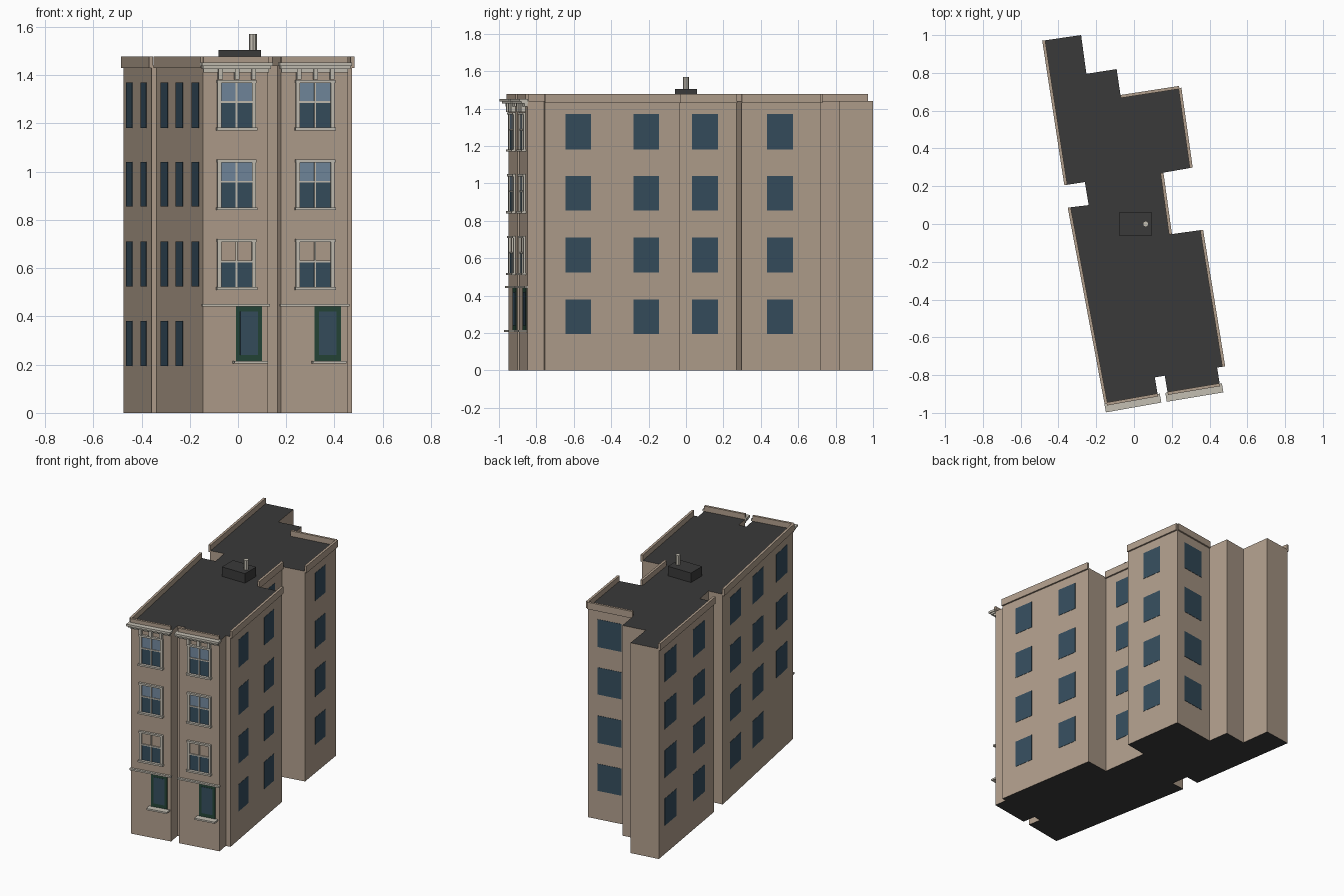
import bpy, bmesh, math
from mathutils import Vector

if "Cube" in bpy.data.objects:
    bpy.data.objects.remove(bpy.data.objects["Cube"])


def material(name, r, g, b):
    m = bpy.data.materials.new(name)
    m.diffuse_color = (r, g, b, 1)
    m.use_nodes = True
    m.node_tree.nodes["Principled BSDF"].inputs["Base Color"].default_value = m.diffuse_color
    return m


WALL = material("tan brick", 0.44, 0.345, 0.265)
ROOF = material("dark roof", 0.042, 0.042, 0.042)
STONE = material("pale stone", 0.55, 0.52, 0.45)
GLASS = material("dark blue glass", 0.036, 0.075, 0.11)
LIGHT = material("light blue glass", 0.17, 0.25, 0.34)
GREEN = material("green frame", 0.018, 0.06, 0.038)

ROOF_Z, TOP_Z = 1.44, 1.477

# Footprint, counter-clockwise from the front left corner
PLAN = [(-.145, -.95), (.125, -.902), (.11, -.812), (.163, -.803), (.178, -.894),
        (.454, -.848), (.44, -.76), (.472, -.755), (.355, -.032), (.19, -.055),
        (.145, .27), (.30, .297), (.24, .72), (-.07, .672), (-.092, .82),
        (-.252, .795), (-.28, 1.0), (-.475, .972), (-.358, .207), (-.26, .222),
        (-.24, .10), (-.34, .088)]


class Part:
    """Collects boxes laid along wall edges into one named object."""

    def __init__(self, name, mat):
        self.name, self.mat, self.bm = name, mat, bmesh.new()

    def box(self, edge, a, b, z0, z1, out0, out1):
        p = Vector(PLAN[edge])
        d = (Vector(PLAN[(edge + 1) % len(PLAN)]) - p).normalized()
        n = Vector((d.y, -d.x))
        ring = [p + d * a + n * out1, p + d * b + n * out1,
                p + d * b + n * out0, p + d * a + n * out0]
        prism(self.bm, ring, z0, z1)

    def finish(self):
        me = bpy.data.meshes.new(self.name)
        self.bm.to_mesh(me)
        self.bm.free()
        me.materials.append(self.mat)
        ob = bpy.data.objects.new(self.name, me)
        bpy.context.collection.objects.link(ob)
        return ob


def prism(bm, ring, z0, z1):
    lo = [bm.verts.new((x, y, z0)) for x, y in ring]
    hi = [bm.verts.new((x, y, z1)) for x, y in ring]
    bm.faces.new(lo[::-1])
    bm.faces.new(hi)
    n = len(ring)
    for i in range(n):
        j = (i + 1) % n
        bm.faces.new((lo[i], lo[j], hi[j], hi[i]))


def length(edge):
    return (Vector(PLAN[(edge + 1) % len(PLAN)]) - Vector(PLAN[edge])).length


# Main body: brick sides, dark roof and underside
body = Part("building_walls", WALL)
prism(body.bm, PLAN, 0, ROOF_Z)
ob = body.finish()
ob.data.materials.append(ROOF)
for f in ob.data.polygons:
    f.material_index = 1 if abs(f.normal.z) > 0.5 else 0

# Parapet strips along the main edges
parapet = Part("parapet", WALL)
for e in (0, 4, 7, 9, 11, 12, 17, 21):
    parapet.box(e, 0, length(e), 1.43, TOP_Z, -0.005, 0.011)
parapet.finish()

# Flat side and back windows: (edge, fraction along edge)
side = Part("side_windows", GLASS)
ROWS = [(.195, .38), (.523, .71), (.855, 1.04), (1.18, 1.37)]
COLUMNS = [(7, .247), (7, .75), (9, .48), (11, .485), (12, .48),
           (17, .21), (17, .72), (21, .18), (21, .50), (21, .84)]
for e, t in COLUMNS:
    c = length(e) * t
    half = .082 if e in (12, 17, 21) else .07
    for k, (z0, z1) in enumerate(ROWS):
        if (e, t) == (21, .84) and k == 0:
            continue
        side.box(e, c - half, c + half, z0, z1, -.002, .002)
side.finish()

# Front details on the two street-facing blocks
frames = Part("window_frames", STONE)
sills = Part("window_sills", STONE)
lower = Part("lower_sashes", GLASS)
upper = Part("upper_sashes", LIGHT)
belt = Part("belt_course", STONE)
cornice = Part("cornice", STONE)
brackets = Part("cornice_brackets", STONE)
green = Part("ground_window_frames", GREEN)
ground = Part("ground_window_glass", GLASS)
for e in (0, 4):
    L = length(e)
    c = L / 2 + .003
    for k, base in enumerate((.51, .84, 1.17)):
        z0, z1, zm = base + .012, base + .208, base + .118
        # glass; the lowest upper sash shows wall colour
        lower.box(e, c - .068, c + .068, z0, zm, -.002, .003)
        if k:
            upper.box(e, c - .068, c + .068, zm, z1 - .008, -.002, .003)
        # stiles, head, meeting rail, centre bar
        for s in (-1, 1):
            m = c + s * .073
            frames.box(e, m - .008, m + .008, z0, z1, -.002, .012)
        frames.box(e, c - .083, c + .083, z1 - .01, z1 + .002, -.002, .016)
        frames.box(e, c - .066, c + .066, zm - .004, zm + .004, -.002, .008)
        frames.box(e, c - .004, c + .004, z0, z1 - .01, -.002, .008)
        sills.box(e, c - .085, c + .085, base, z0, -.002, .022)
    # ground floor window
    g = c + .053
    green.box(e, g - .055, g + .055, .215, .44, -.002, .003)
    ground.box(e, g - .037, g + .037, .24, .42, -.002, .005)
    sills.box(e, g - .068, g + .072, .205, .216, -.002, .045)
    # belt course, stepped cornice and brackets
    belt.box(e, -.005, L + .005, .441, .452, -.002, .016)
    cornice.box(e, -.012, L + .012, 1.438, 1.452, -.002, .046)
    cornice.box(e, -.006, L + .006, 1.426, 1.438, -.002, .034)
    cornice.box(e, 0, L, 1.412, 1.426, -.002, .016)
    for s in (-.07, 0, .07):
        brackets.box(e, c + s - .009, c + s + .009, 1.383, 1.428, -.002, .024)
for part in (frames, sills, lower, upper, belt, cornice, brackets, green, ground):
    part.finish()

# Roof box and vent pipe
hut = Part("roof_box", ROOF)
prism(hut.bm, [(-.08, -.06), (.095, -.06), (.095, .06), (-.08, .06)], ROOF_Z - .01, 1.505)
hut.finish()
pipe = Part("vent_pipe", STONE)
prism(pipe.bm, [(.062 + .016 * math.cos(i * math.pi / 4), .016 * math.sin(i * math.pi / 4))
                for i in range(8)], 1.50, 1.57)
pipe.finish()
